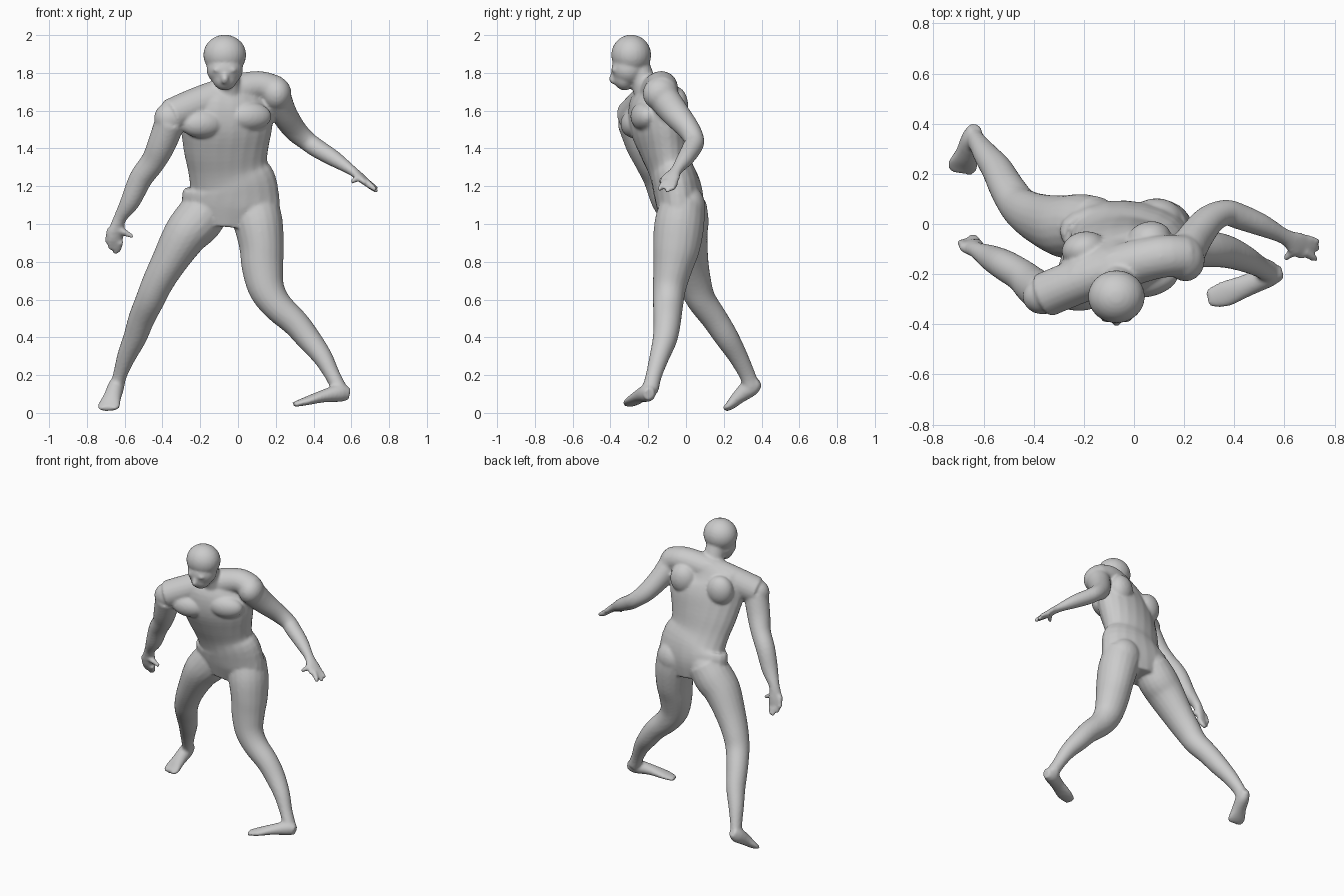
import bpy, bmesh, math
from mathutils import Vector, Matrix

bm = bmesh.new()
SIDES = 20


def spline(a, b, c, d, t):
    return [0.5 * (2 * q + (r - p) * t + (2 * p - 5 * q + 4 * r - s) * t * t
                   + (3 * q - p - 3 * r + s) * t ** 3) for p, q, r, s in zip(a, b, c, d)]


def tube(sections, yaw=0, steps=4):
    """Smooth tapered tube. Section: x, y, z, half width, half depth[, yaw]."""
    s = [list(p) + [yaw] * (6 - len(p)) for p in sections]
    s = [s[0]] + s + [s[-1]]
    path = [spline(*s[i:i + 4], k / steps) for i in range(len(s) - 3) for k in range(steps)]
    path.append(s[-1])
    rings = []
    for i, p in enumerate(path):
        t = (Vector(path[min(i + 1, len(path) - 1)][:3]) - Vector(path[max(i - 1, 0)][:3])).normalized()
        w = Vector((math.cos(math.radians(p[5])), math.sin(math.radians(p[5])), 0))
        w = (w - t * w.dot(t)).normalized()
        d = t.cross(w)
        ring = []
        for k in range(SIDES):
            a = 2 * math.pi * k / SIDES
            ring.append(bm.verts.new(Vector(p[:3]) + w * p[3] * math.cos(a) + d * p[4] * math.sin(a)))
        rings.append(ring)
    for a, b in zip(rings, rings[1:]):
        for k in range(SIDES):
            n = (k + 1) % SIDES
            bm.faces.new((a[k], a[n], b[n], b[k]))
    bm.faces.new(rings[0][::-1])
    bm.faces.new(rings[-1])


def ball(loc, size, yaw=0, tilt=0):
    m = (Matrix.Translation(loc) @ Matrix.Rotation(math.radians(yaw), 4, 'Z')
         @ Matrix.Rotation(math.radians(tilt), 4, 'X') @ Matrix.Diagonal((*size, 1)))
    bmesh.ops.create_uvsphere(bm, u_segments=24, v_segments=14, radius=1, matrix=m)


# Torso, twisting from the hips to the chest
tube([(-.05, -.02, .99, .17, .10, 0), (-.04, -.03, 1.10, .26, .125, -3),
      (-.03, -.05, 1.20, .24, .128, 0), (-.052, -.08, 1.29, .212, .118, 4),
      (-.062, -.115, 1.40, .228, .13, 9), (-.06, -.15, 1.52, .25, .14, 14),
      (-.06, -.17, 1.62, .25, .125, 14), (-.05, -.17, 1.70, .19, .09, 14),
      (-.05, -.18, 1.75, .09, .07, 14)])

# Shoulder girdle
tube([(-.36, -.285, 1.57, .09, .09), (-.2, -.22, 1.635, .09, .095), (-.02, -.16, 1.70, .09, .09),
      (.11, -.13, 1.73, .085, .08), (.2, -.13, 1.70, .085, .085)], yaw=104)
ball((-.36, -.285, 1.56), (.085, .075, .085), 14)
ball((.20, -.135, 1.69), (.082, .095, .09), 14)

# Chest, shoulder blades and buttocks
ball((-.19, -.275, 1.53), (.12, .068, .075), 14)
ball((.06, -.225, 1.57), (.12, .065, .075), 14)
ball((-.2, -.1, 1.6), (.09, .07, .1), 14)
ball((.06, -.06, 1.63), (.09, .07, .1), 14)
ball((-.16, .015, 1.08), (.11, .09, .11))
ball((.09, .015, 1.09), (.11, .088, .11))

# Neck and head, leaning forward
tube([(-.055, -.19, 1.67, .085, .08), (-.06, -.225, 1.75, .07, .068), (-.07, -.27, 1.86, .07, .07)])
ball((-.07, -.29, 1.895), (.114, .106, .107))
ball((-.07, -.305, 1.82), (.097, .09, .09))
ball((-.07, -.325, 1.775), (.068, .06, .068))
tube([(-.07, -.385, 1.80, .012, .012), (-.07, -.392, 1.765, .02, .016), (-.07, -.375, 1.75, .018, .014)])
for s in (-1, 1):
    ball((-.07 + s * .035, -.375, 1.815), (.03, .02, .014))

# Near-straight arm at -x
tube([(-.36, -.28, 1.54, .08, .085), (-.405, -.245, 1.42, .075, .075), (-.45, -.205, 1.33, .065, .068),
      (-.515, -.165, 1.24, .062, .062), (-.57, -.135, 1.12, .053, .05), (-.625, -.105, 1.03, .035, .032),
      (-.645, -.09, .96, .045, .026), (-.65, -.08, .91, .042, .02)], yaw=20)
# Swept-back arm at +x
tube([(.20, -.13, 1.68, .085, .08), (.24, -.06, 1.59, .075, .07), (.30, .015, 1.50, .06, .062),
      (.365, .045, 1.44, .052, .052), (.42, .03, 1.40, .052, .05), (.51, -.005, 1.345, .045, .043),
      (.60, -.05, 1.285, .032, .027), (.65, -.08, 1.245, .05, .022), (.685, -.095, 1.215, .05, .018)], yaw=75)

# Fingers and thumbs: knuckle to tip
for a, b in (((-.675, -.085, .92), (-.675, -.065, .865)), ((-.65, -.08, .91), (-.65, -.05, .842)),
             ((-.625, -.08, .91), (-.635, -.05, .85)), ((-.63, -.1, .97), (-.555, -.10, .932)),
             ((-.675, -.095, .97), (-.695, -.07, .9)),
             ((.68, -.06, 1.22), (.738, -.07, 1.185)), ((.68, -.085, 1.22), (.738, -.10, 1.17)),
             ((.68, -.11, 1.22), (.73, -.145, 1.18)), ((.645, -.1, 1.25), (.6, -.14, 1.222))):
    mid = [(p + q) / 2 for p, q in zip(a, b)]
    tube([(*a, .02, .02), (*mid, .017, .017), (*b, .011, .011)], yaw=35)

# Leg trailing at -x
tube([(-.15, -.01, 1.10, .12, .12), (-.21, -.01, 1.02, .13, .13), (-.28, -.01, .94, .118, .125),
      (-.365, .015, .8, .095, .105), (-.425, .045, .69, .083, .09), (-.465, .08, .6, .077, .078),
      (-.51, .15, .5, .07, .07), (-.545, .215, .4, .062, .064), (-.59, .275, .3, .05, .052),
      (-.625, .325, .2, .037, .043), (-.64, .345, .14, .038, .045)])
# Leg forward at +x
tube([(.08, -.02, 1.10, .135, .12), (.108, -.035, 1.0, .13, .132), (.125, -.05, .88, .118, .125),
      (.13, -.07, .77, .11, .105), (.15, -.088, .66, .096, .088), (.205, -.095, .57, .082, .08),
      (.305, -.1, .475, .072, .072), (.375, -.112, .39, .065, .065), (.445, -.14, .3, .053, .053),
      (.50, -.17, .2, .041, .043), (.54, -.19, .12, .042, .045)])

# Feet: heel to toe
tube([(-.635, .385, .17, .025, .03), (-.645, .345, .14, .042, .05), (-.665, .28, .085, .048, .037),
      (-.682, .235, .04, .06, .024), (-.688, .205, .02, .05, .014)], yaw=-10)
tube([(.59, -.195, .10, .028, .032), (.54, -.205, .105, .045, .047), (.45, -.245, .088, .045, .033),
      (.36, -.28, .062, .052, .022), (.295, -.297, .044, .036, .013)], yaw=110)

# Fuse all parts into one smooth skin
bmesh.ops.recalc_face_normals(bm, faces=bm.faces)
mesh = bpy.data.meshes.new("body")
bm.to_mesh(mesh)
bm.free()
body = bpy.data.objects.new("body", mesh)
bpy.context.collection.objects.link(body)
bpy.context.view_layer.objects.active = body
body.select_set(True)
fuse = body.modifiers.new("fuse", 'REMESH')
fuse.mode = 'VOXEL'
fuse.voxel_size = .009
soften = body.modifiers.new("soften", 'SMOOTH')
soften.factor = .5
soften.iterations = 6
for name in ("fuse", "soften"):
    bpy.ops.object.modifier_apply(modifier=name)
bpy.ops.object.shade_smooth()
